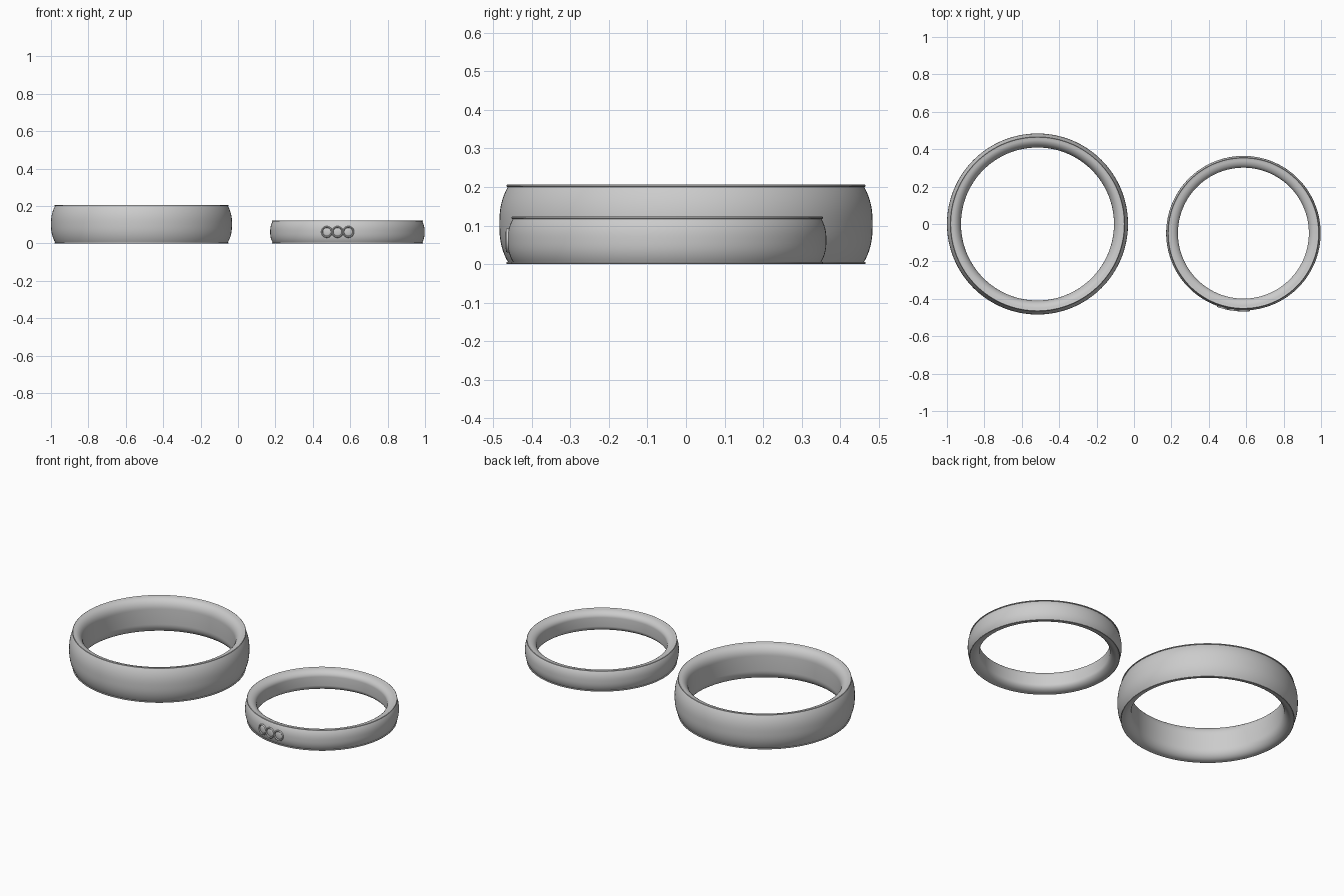
import bpy, bmesh, math
from mathutils import Vector, Matrix

if "Cube" in bpy.data.objects:
    bpy.data.objects.remove(bpy.data.objects["Cube"])


def lathe(name, profile, segments, location, closed=False, matrix=None):
    """Spin an (r, z) profile around z and return a smooth-shaded object."""
    bm = bmesh.new()
    rings = []
    for i in range(segments):
        a = 2 * math.pi * i / segments
        rings.append([bm.verts.new((r * math.cos(a), r * math.sin(a), z)) for r, z in profile])
    count = len(profile) if closed else len(profile) - 1
    for i in range(segments):
        p, q = rings[i], rings[(i + 1) % segments]
        for j in range(count):
            k = (j + 1) % len(profile)
            bm.faces.new((p[j], q[j], q[k], p[k]))
    bmesh.ops.remove_doubles(bm, verts=bm.verts, dist=1e-6)
    bmesh.ops.recalc_face_normals(bm, faces=bm.faces)
    mesh = bpy.data.meshes.new(name)
    bm.to_mesh(mesh)
    bm.free()
    obj = bpy.data.objects.new(name, mesh)
    bpy.context.collection.objects.link(obj)
    obj.matrix_world = matrix if matrix else Matrix.Translation(location)
    bpy.ops.object.select_all(action='DESELECT')
    obj.select_set(True)
    bpy.context.view_layer.objects.active = obj
    bpy.ops.object.shade_smooth_by_angle(angle=math.radians(35))
    return obj


def band_profile(outer, inner, height, dome):
    """Domed outside, fine rim lip, softly rounded inside."""
    h = height / 2
    lip = 0.006
    # upper half from mid outside to mid inside
    half = []
    for i in range(13):
        t = i / 12
        half.append((outer - dome * t ** 2.5, t * (h - lip)))
    rim = outer - dome
    half += [(rim + 0.004, h - lip + 0.001), (rim + 0.004, h - 0.001), (rim + 0.002, h)]
    w, d = rim - inner - 0.006, h * 0.55
    for i in range(11):
        a = math.pi / 2 * i / 10
        half.append((inner + w * (1 - math.sin(a)), h - 0.002 - d * (1 - math.cos(a))))
    half.append((inner, 0.0))
    lower = [(r, -z) for r, z in reversed(half[1:-1])]
    return [(r, z + h) for r, z in half + lower]


# the two bands
lathe("wide_band", band_profile(0.484, 0.409, 0.206, 0.022), 160, (-0.516, 0, 0), True)
C = Vector((0.585, -0.049, 0))
R = 0.413
lathe("narrow_band", band_profile(R, 0.35, 0.123, 0.013), 160, C, True)

# three bezel-set stones on the front of the narrow band
bezel = [(0.027 + 0.0045 * math.cos(a), 0.0055 * math.sin(a))
         for a in (2 * math.pi * i / 10 for i in range(10))]
stone = [(0.026, -0.004), (0.022, 0.0005), (0.014, 0.003), (0.0, 0.003)]
for n, dx in enumerate((-0.11, -0.053, 0.005)):
    turn = math.asin(dx / R)
    out = Vector((math.sin(turn), -math.cos(turn), 0))
    pos = C + out * R + Vector((0, 0, 0.0615))
    m = Matrix.Translation(pos) @ out.to_track_quat('Z', 'Y').to_matrix().to_4x4()
    lathe(f"bezel_{n + 1}", bezel, 28, None, True, m)
    lathe(f"stone_{n + 1}", stone, 28, None, False, m)
